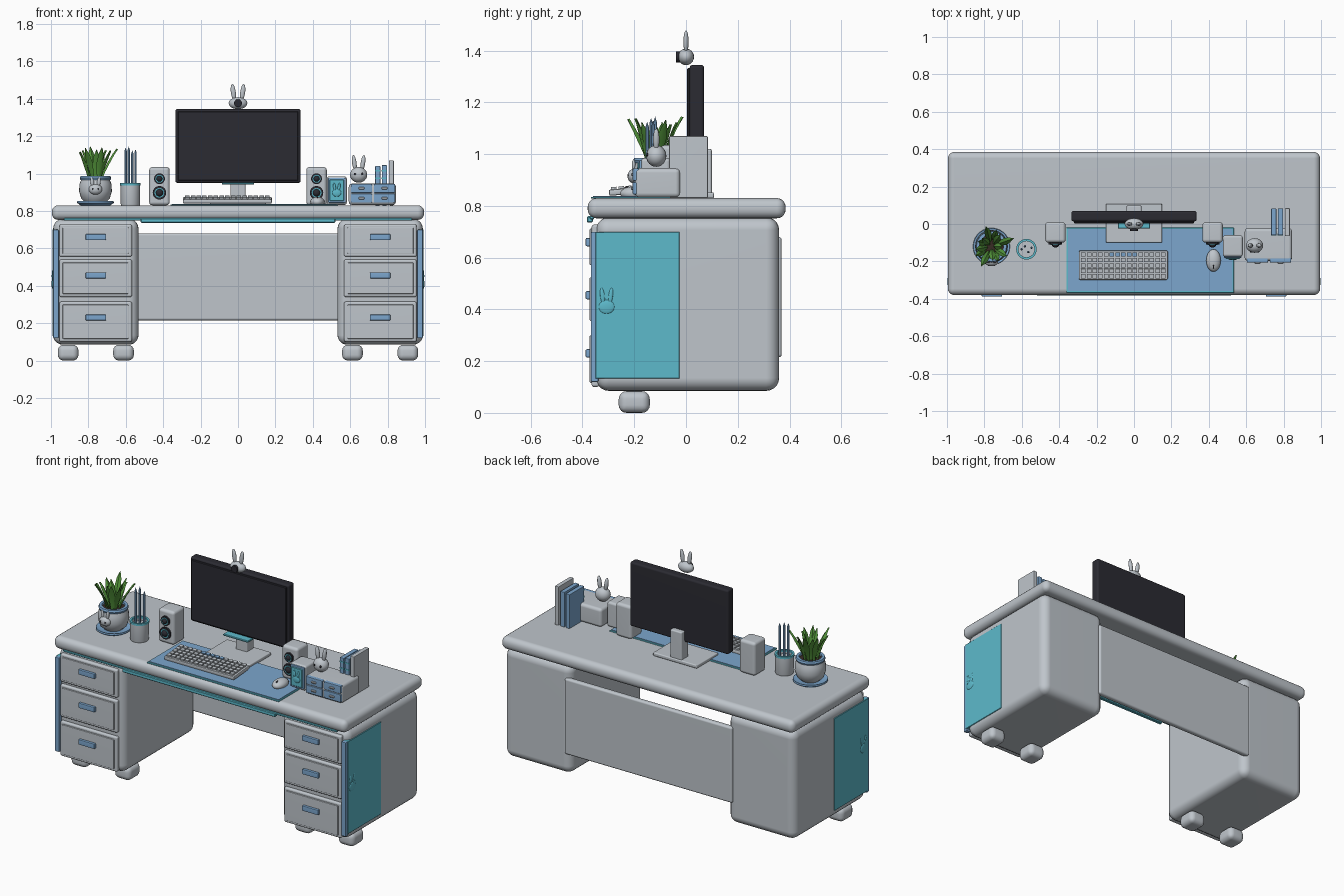
import bpy, bmesh, math, random
from mathutils import Vector, Matrix, Euler

random.seed(4)
cube = bpy.data.objects.get("Cube")
if cube:
    bpy.data.objects.remove(cube, do_unlink=True)


def material(name, rgb):
    m = bpy.data.materials.new(name)
    m.use_nodes = True
    m.diffuse_color = (*rgb, 1)
    m.node_tree.nodes["Principled BSDF"].inputs["Base Color"].default_value = (*rgb, 1)
    return m


GREY = material("pale grey", (0.52, 0.56, 0.60))
BLUE = material("soft blue", (0.20, 0.38, 0.61))
TEAL = material("teal", (0.11, 0.49, 0.60))
DARK = material("charcoal", (0.024, 0.024, 0.032))
GREEN = material("leaf green", (0.09, 0.31, 0.045))
SOIL = material("soil", (0.04, 0.025, 0.018))


def finish(name, bm, mat, loc=(0, 0, 0), rot=(0, 0, 0), weighted=False):
    mesh = bpy.data.meshes.new(name)
    bm.to_mesh(mesh)
    bm.free()
    mesh.materials.append(mat)
    ob = bpy.data.objects.new(name, mesh)
    bpy.context.collection.objects.link(ob)
    ob.location, ob.rotation_euler = loc, rot
    bpy.ops.object.select_all(action='DESELECT')
    bpy.context.view_layer.objects.active = ob
    ob.select_set(True)
    bpy.ops.object.shade_smooth_by_angle(angle=math.radians(35))
    if weighted:
        ob.modifiers.new("even shading", 'WEIGHTED_NORMAL').keep_sharp = True
    return ob


def box(name, mat, x, y, z, r=0.0, seg=3, rot=(0, 0, 0)):
    """Rounded box from (low, high) ranges on each axis."""
    spans = [x, y, z]
    bm = bmesh.new()
    bmesh.ops.create_cube(bm, size=1)
    bmesh.ops.scale(bm, vec=[b - a for a, b in spans], verts=bm.verts)
    if r:
        bmesh.ops.bevel(bm, geom=bm.edges[:], offset=r, segments=seg, profile=0.5, affect='EDGES')
    return finish(name, bm, mat, [(a + b) / 2 for a, b in spans], rot, bool(r))


def ball(name, mat, c, radii, rot=(0, 0, 0), seg=20):
    bm = bmesh.new()
    bmesh.ops.create_uvsphere(bm, u_segments=seg, v_segments=seg // 2 + 2, radius=1)
    bmesh.ops.scale(bm, vec=radii, verts=bm.verts)
    return finish(name, bm, mat, c, rot)


def lathe(name, mat, profile, loc, rot=(0, 0, 0), steps=28):
    """Spin (radius, height) points about the local z axis."""
    bm = bmesh.new()
    vs = [bm.verts.new((r, 0, h)) for r, h in profile]
    es = [bm.edges.new(p) for p in zip(vs, vs[1:])]
    bmesh.ops.spin(bm, geom=vs + es, cent=(0, 0, 0), axis=(0, 0, 1),
                   angle=math.tau, steps=steps)
    bmesh.ops.remove_doubles(bm, verts=bm.verts, dist=0.0001)
    bmesh.ops.recalc_face_normals(bm, faces=bm.faces)
    return finish(name, bm, mat, loc, rot)


def disc(name, mat, r, h, loc, rot=(0, 0, 0), steps=28):
    return lathe(name, mat, [(0, 0), (r, 0), (r, h), (0, h)], loc, rot, steps)


FRONT = (math.pi / 2, 0, 0)


def rabbit(name, c, w, h, ear, eyes=True, depth=None):
    """Rabbit head facing the front, with two upright ears."""
    x, y, z = c
    d = depth or w * 0.85
    ball(name + "_head", GREY, c, (w, d, h))
    for s in (-1, 1):
        ball(name + "_ear", GREY, (x + s * w * 0.5, y, z + h * 0.6 + ear * 0.5),
             (w * 0.27, d * 0.32, ear * 0.58), (0, s * 0.13, 0), 14)
        if eyes:
            ball(name + "_eye", DARK, (x + s * w * 0.42, y - d * 0.85, z + h * 0.1),
                 (w * 0.13, d * 0.12, w * 0.15), seg=10)


# Desk top, back panel and front trim
box("desk_top", GREY, (-0.995, 0.995), (-0.38, 0.385), (0.752, 0.83), 0.034, 5)
box("back_panel", GREY, (-0.57, 0.57), (0.335, 0.37), (0.215, 0.68), 0.012)
box("long_trim", TEAL, (-0.93, 0.93), (-0.372, -0.355), (0.748, 0.762), 0.003, 1)
box("center_trim", TEAL, (-0.52, 0.52), (-0.383, -0.36), (0.736, 0.76), 0.004, 1)

# Mirrored pedestals with drawers, side panels and feet
DRAWERS = [((0.555, 0.728), 0.66), ((0.34, 0.54), 0.455), ((0.1, 0.315), 0.23)]
for s, side in ((-1, "right"), (1, "left")):
    def span(a, b):
        return tuple(sorted((s * a, s * b)))

    box(side + "_pedestal", GREY, span(0.532, 0.988), (-0.348, 0.36), (0.085, 0.756), 0.05, 5)
    box(side + "_corner_strip", BLUE, span(0.958, 0.989), (-0.368, -0.338), (0.12, 0.70), 0.006, 2)
    box(side + "_side_panel", TEAL, span(0.96, 0.992), (-0.35, -0.025), (0.132, 0.70), 0.002, 1)
    for zs, hz in DRAWERS:
        box(side + "_drawer", GREY, span(0.567, 0.955), (-0.365, -0.335), zs, 0.01)
        box(side + "_drawer_face", GREY, span(0.585, 0.938), (-0.373, -0.36),
            (zs[0] + 0.016, zs[1] - 0.016), 0.005, 2)
        box(side + "_drawer_handle", BLUE, span(0.705, 0.815), (-0.388, -0.368),
            (hz - 0.016, hz + 0.016), 0.005, 2)
    for x in (0.612, 0.908):
        box(side + "_foot", GREY, span(x - 0.055, x + 0.055), (-0.26, -0.14), (0, 0.084), 0.03, 4)
    # Raised rabbit emblem on the side panel
    ball(side + "_emblem_head", TEAL, (s * 0.991, -0.307, 0.41), (0.006, 0.031, 0.027))
    for k in (-1, 1):
        ball(side + "_emblem_ear", TEAL, (s * 0.991, -0.307 + k * 0.016, 0.452),
             (0.005, 0.009, 0.032), (-k * 0.12, 0, 0), 12)

# Desk pad
box("pad_border", TEAL, (-0.362, 0.535), (-0.368, -0.02), (0.828, 0.835), 0.002, 1)
box("pad", BLUE, (-0.354, 0.527), (-0.359, -0.028), (0.828, 0.838))

# Monitor
box("monitor_body", DARK, (-0.335, 0.335), (0.014, 0.07), (0.95, 1.345), 0.012)
box("monitor_screen", DARK, (-0.322, 0.322), (0.004, 0.02), (0.963, 1.332), 0.003, 1)
box("monitor_neck", GREY, (-0.04, 0.04), (0.03, 0.10), (0.84, 1.02), 0.008)
box("monitor_base", GREY, (-0.15, 0.15), (-0.10, 0.108), (0.83, 0.852), 0.006)
box("monitor_light", TEAL, (-0.085, 0.085), (-0.025, 0.03), (0.94, 0.951), 0.003, 1)

# Rabbit camera on the monitor
rabbit("camera", (0, 0, 1.376), 0.05, 0.032, 0.078, False, 0.031)
disc("camera_lens", DARK, 0.021, 0.02, (0, -0.018, 1.376), FRONT)

# Keyboard: body and keys joined in a tilted frame
kc, tilt = Vector((-0.057, -0.22, 0.857)), Euler((0.08, 0, 0))
box("keyboard", GREY, (-0.295, 0.181), (-0.298, -0.142), (0.845, 0.869), 0.007, 2, tilt)
for name, mat in (("keys", GREY), ("accent_keys", BLUE)):
    bm = bmesh.new()
    for row in range(5):
        for col in range(15):
            accent = row == 4 and 5 <= col <= 9
            if accent == (mat is BLUE):
                at = Vector((-0.214 + col * 0.0306, -0.058 + row * 0.029, 0.015))
                bmesh.ops.create_cube(bm, size=1, matrix=Matrix.Translation(at) @
                                      Matrix.Diagonal((0.024, 0.022, 0.012, 1)))
    finish(name, bm, mat, kc, tilt)

# Mouse
ball("mouse", GREY, (0.425, -0.195, 0.848), (0.039, 0.06, 0.028))
ball("mouse_wheel", DARK, (0.425, -0.228, 0.87), (0.004, 0.011, 0.006), seg=10)

# Speakers
for x, side in ((-0.42, "right"), (0.42, "left")):
    box(side + "_speaker", GREY, (x - 0.055, x + 0.055), (-0.10, 0.01), (0.83, 1.035), 0.018)
    for z, r in ((0.972, 0.029), (0.897, 0.036)):
        disc(side + "_speaker_surround", DARK, r, 0.02, (x, -0.09, z), FRONT)
        lathe(side + "_speaker_ring", TEAL, [(r * 0.55, 0), (r * 0.72, 0), (r * 0.72, 0.004),
              (r * 0.55, 0.004), (r * 0.55, 0)], (x, -0.109, z), FRONT)
        ball(side + "_speaker_dome", DARK, (x, -0.11, z), (r * 0.55, 0.016, r * 0.55))

# Small clock with a rabbit relief
box("clock_body", GREY, (0.475, 0.582), (-0.175, -0.06), (0.832, 0.985), 0.014)
box("clock_frame", BLUE, (0.481, 0.576), (-0.182, -0.165), (0.843, 0.977), 0.007, 2)
box("clock_face", TEAL, (0.49, 0.567), (-0.187, -0.175), (0.853, 0.967), 0.003, 1)
ball("clock_rabbit_head", TEAL, (0.528, -0.187, 0.897), (0.024, 0.006, 0.021))
for k in (-1, 1):
    ball("clock_rabbit_ear", TEAL, (0.528 + k * 0.012, -0.187, 0.927),
         (0.007, 0.005, 0.023), (0, k * 0.12, 0), 12)

# Organizer with four drawers, books and a bookend
box("organizer", GREY, (0.592, 0.845), (-0.198, -0.022), (0.832, 0.946), 0.018)
for x in (0.66, 0.783):
    for z in (0.868, 0.921):
        box("organizer_drawer", BLUE, (x - 0.057, x + 0.057), (-0.206, -0.18),
            (z - 0.024, z + 0.024), 0.005, 2)
        box("organizer_handle", GREY, (x - 0.016, x + 0.016), (-0.213, -0.2),
            (z - 0.006, z + 0.006), 0.003, 1)
for x, top in ((0.747, 1.04), (0.783, 1.045)):
    box("book", BLUE, (x - 0.014, x + 0.014), (-0.06, 0.083), (0.83, top), 0.004, 2)
    for z in (0.975, 1.015):
        box("book_band", TEAL, (x - 0.0145, x + 0.0145), (-0.062, -0.05), (z - 0.004, z + 0.004))
box("bookend", GREY, (0.806, 0.834), (-0.065, 0.085), (0.83, 1.07), 0.006, 2)

# Rabbit figure on the organizer
rabbit("figure", (0.645, -0.115, 0.993), 0.046, 0.042, 0.075)

# Pen cup
cup = (-0.575, -0.135, 0.83)
lathe("pen_cup", GREY, [(0, 0), (0.05, 0), (0.052, 0.006), (0.052, 0.112), (0.044, 0.112),
                        (0.044, 0.095), (0, 0.095)], cup)
lathe("pen_cup_rim", TEAL, [(0.043, 0.106), (0.055, 0.106), (0.055, 0.119), (0.043, 0.119),
                            (0.043, 0.106)], cup)
for dx, dy, top in ((-0.026, 0.0, 1.14), (-0.009, 0.016, 1.145), (0.01, -0.015, 1.125), (0.027, 0.008, 1.13)):
    lathe("pencil", BLUE, [(0, 0.85), (0.0065, 0.85), (0.0065, top - 0.02), (0, top)],
          (cup[0] + dx, cup[1] + dy, 0), steps=8)

# Plant pot with saucer and rabbit face
px, py = -0.762, -0.12
lathe("saucer", BLUE, [(0, 0.83), (0.08, 0.83), (0.099, 0.843), (0.097, 0.852), (0.078, 0.845),
                       (0, 0.845)], (px, py, 0))
lathe("pot", GREY, [(0, 0.84), (0.05, 0.842), (0.076, 0.865), (0.088, 0.905), (0.085, 0.945),
                    (0.073, 0.975), (0.066, 0.975), (0.066, 0.96)], (px, py, 0))
lathe("pot_rim", BLUE, [(0.064, 0.965), (0.08, 0.965), (0.084, 0.975), (0.08, 0.986), (0.064, 0.986),
                        (0.064, 0.965)], (px, py, 0))
disc("soil", SOIL, 0.067, 0.01, (px, py, 0.962))
rabbit("pot_rabbit", (px, py - 0.082, 0.915), 0.036, 0.028, 0.045, True, 0.024)

# Pointed leaves fanning out of the pot
for i in range(13):
    a = i * 2.4
    lean = 0.07 + 0.035 * (i % 9)
    length = random.uniform(0.15, 0.2)
    bm = bmesh.new()
    rings = []
    for t, w in ((0, 0.008), (0.25, 0.013), (0.55, 0.019), (0.8, 0.014), (1, 0.001)):
        bend = 0.03 * t * t
        rings.append([bm.verts.new((bend + dx, dy * w, t * length))
                      for dx, dy in ((0.004, -1), (-0.003, 0), (0.004, 1), (0.008, 0))])
    for lo, hi in zip(rings, rings[1:]):
        for j in range(4):
            k = (j + 1) % 4
            bm.faces.new((lo[j], lo[k], hi[k], hi[j]))
    bmesh.ops.recalc_face_normals(bm, faces=bm.faces)
    off = 0.012 + 0.002 * i
    finish("leaf", bm, GREEN, (px + off * math.cos(a), py + off * math.sin(a), 0.965), (0, lean, a))
